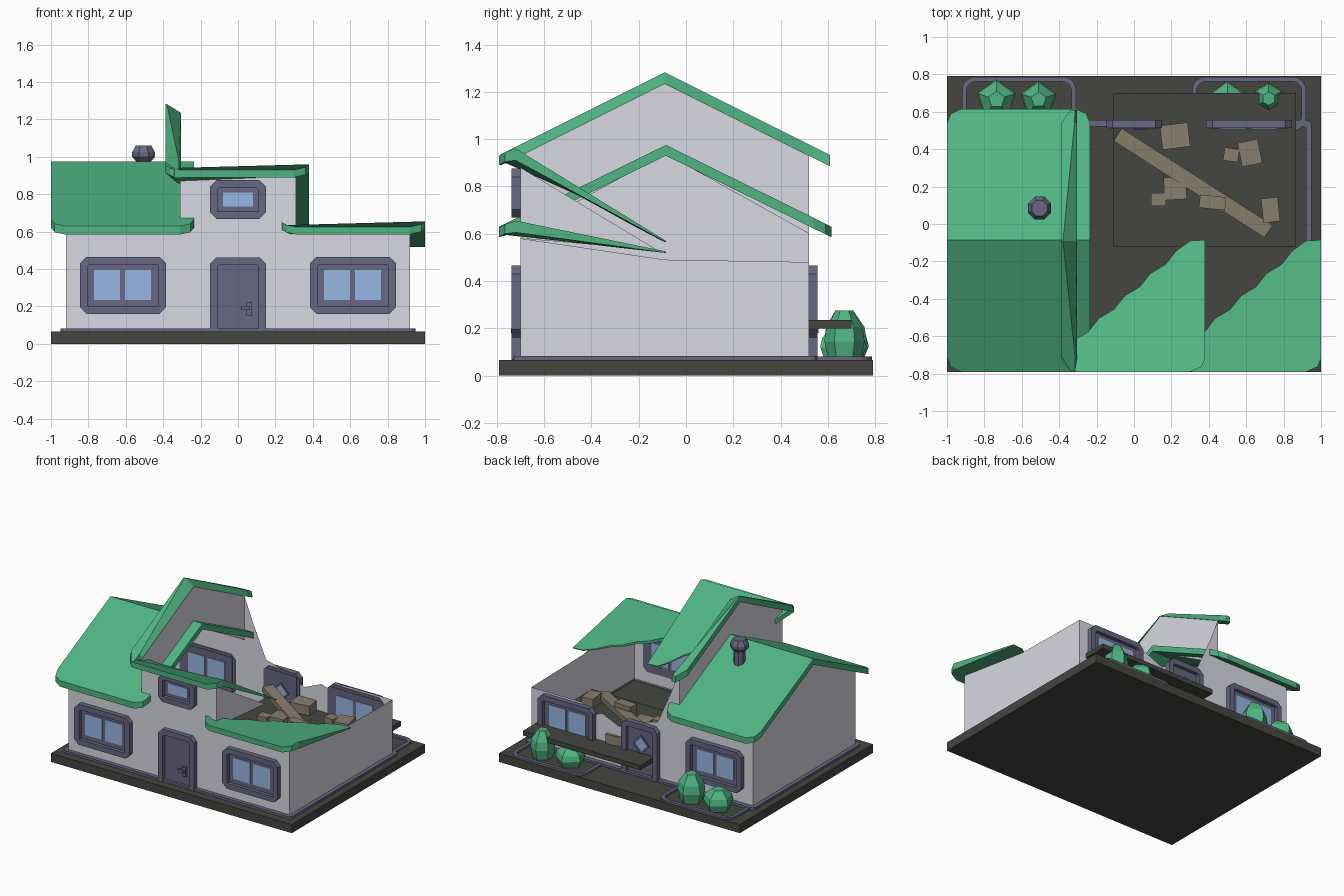
import bpy, bmesh, math
from mathutils import Matrix

if "Cube" in bpy.data.objects:
    bpy.data.objects.remove(bpy.data.objects["Cube"])

def mat(name, c):
    m = bpy.data.materials.new(name)
    m.diffuse_color = (*c, 1)
    m.use_nodes = True
    m.node_tree.nodes["Principled BSDF"].inputs["Base Color"].default_value = m.diffuse_color
    return m

GREEN = mat("roof_green", (0.08, 0.46, 0.22))
WALL = mat("wall_grey", (0.69, 0.69, 0.77))
TRIM = mat("trim_purple", (0.135, 0.135, 0.225))
DARK = mat("ground_dark", (0.058, 0.061, 0.053))
WOOD = mat("debris_tan", (0.25, 0.21, 0.15))
GLASS = mat("glass_blue", (0.31, 0.47, 0.78))

def mesh(name, verts, faces, m, fix=True):
    bm = bmesh.new()
    vs = [bm.verts.new(v) for v in verts]
    for f in faces:
        bm.faces.new([vs[i] for i in f])
    if fix:
        bmesh.ops.recalc_face_normals(bm, faces=bm.faces)
    me = bpy.data.meshes.new(name)
    bm.to_mesh(me)
    bm.free()
    me.materials.append(m)
    ob = bpy.data.objects.new(name, me)
    bpy.context.collection.objects.link(ob)
    return ob

def side_faces(n, off=0):
    return [(off + i, off + (i + 1) % n, off + n + (i + 1) % n, off + n + i) for i in range(n)]

def box(name, x0, x1, y0, y1, z0, z1, m):
    v = [(x, y, z) for z in (z0, z1) for x, y in ((x0, y0), (x1, y0), (x1, y1), (x0, y1))]
    return mesh(name, v, [(0, 1, 2, 3), (4, 5, 6, 7)] + side_faces(4), m)

def sheet(name, pts, thick, m):
    """Sloping slab: top outline of 3D points, each dropped by its thickness."""
    n = len(pts)
    v = list(pts) + [(x, y, z - t) for (x, y, z), t in zip(pts, thick)]
    return mesh(name, v, [range(n), range(n, 2 * n)] + side_faces(n), m)

def ring(name, outer, inner, at, d0, d1, m):
    """Solid frame between two matching 2D loops, placed by at(u, v, depth)."""
    n = len(outer)
    v = [at(*p, d) for loop, d in ((outer, d0), (outer, d1), (inner, d1), (inner, d0)) for p in loop]
    f = []
    for k in range(4):
        a, b = k * n, (k + 1) % 4 * n
        f += [(a + i, a + (i + 1) % n, b + (i + 1) % n, b + i) for i in range(n)]
    return mesh(name, v, f, m)

def cut_rect(x0, x1, z0, z1, c, cb):
    return [(x0 + cb, z0), (x1 - cb, z0), (x1, z0 + cb), (x1, z1 - c),
            (x1 - c, z1), (x0 + c, z1), (x0, z1 - c), (x0, z0 + cb)]

def rounded(x0, x1, y0, y1, r, seg=4):
    pts = []
    for k, (cx, cy) in enumerate(((x1 - r, y1 - r), (x0 + r, y1 - r), (x0 + r, y0 + r), (x1 - r, y0 + r))):
        for i in range(seg + 1):
            a = math.pi / 2 * (k + i / seg)
            pts.append((cx + r * math.cos(a), cy + r * math.sin(a)))
    return pts

def lathe(name, x, y, prof, n, m, rot=0.0):
    v = [(x + r * math.cos(rot + math.tau * i / n), y + r * math.sin(rot + math.tau * i / n), z)
         for r, z in prof for i in range(n)]
    f = [range(n), range(len(v) - n, len(v))]
    for k in range(len(prof) - 1):
        f += side_faces(n, k * n)
    return mesh(name, v, f, m)

flat = lambda u, v, d: (u, v, d)

# ground slab and plinth
box("ground_slab", -1, 1, -.79, .79, 0, .065, DARK)
ring("plinth", rounded(-.95, .95, -.73, .555, .03), rounded(-.92, .92, -.7, .52, .01), flat, .06, .082, TRIM)

# walls: single thin surfaces
def wall(name, pts):
    mesh(name, pts, [range(len(pts))], WALL, False)

F, B, G = -.7, .52, .06
wall("front_wall", [(x, F, z) for x, z in ((-.92, G), (.92, G), (.92, .59), (.31, .59), (.31, .89),
                                           (-.31, .89), (-.31, .63), (-.92, .63))])
wall("left_wall", [(-.92, y, z) for y, z in ((B, G), (F, G), (F, .63), (-.085, .94), (B, .63))])
wall("right_wall", [(.92, y, z) for y, z in ((F, G), (B, G), (B, .48), (-.09, .49), (F, .58))])
wall("back_wall", [(x, B, z) for x, z in ((.92, G), (-.92, G), (-.92, .63), (-.31, .63), (-.31, .93), (-.24, .75),
                                          (-.13, .5), (.02, .46), (.19, .38), (.33, .44), (.42, .41), (.5, .48), (.92, .48))])
wall("upper_gable_wall", [(-.31, y, z) for y, z in ((F, .6), (F, .93), (-.09, 1.235), (B, .93), (B, .6), (-.09, .94))])
wall("upper_broken_wall", [(.31, y, z) for y, z in ((F, .58), (-.12, .53), (F, .88))])

# intact left roof, two slopes with rounded eave corners
def slope(name, x0, x1, ye, yr, ze, zr):
    s = 1 if yr > ye else -1
    zz = lambda y: ze + (zr - ze) * (y - ye) / (yr - ye)
    c = [(x0, .075), (x0 + .02, .025), (x0 + .075, 0), (x1 - .075, 0), (x1 - .02, .025), (x1, .075)]
    pts = [(x, ye + s * d, zz(ye + s * d)) for x, d in c] + [(x1, yr, zr), (x0, yr, zr)]
    sheet(name, pts, [.045] * len(pts), GREEN)

slope("left_roof_front", -1, -.235, -.79, -.085, .63, .975)
slope("left_roof_back", -1, -.235, .615, -.085, .63, .975)

# remaining strip of the upper roof: the break runs from the eaves to the outer ridge end
rows = [(-.785, .935, -.315, -.34), (-.71, .972, -.315, -.388), (-.09, 1.282, -.38, -.388),
        (.54, .967, -.318, -.388), (.61, .932, -.315, -.34)]
v = [p for y, z, xi, xo in rows for p in ((xo, y, z), (xi, y, z), (-.305, y, z - .047), (xo, y, z - .047))]
f = [(0, 1, 2, 3), (16, 17, 18, 19)]
for k in range(4):
    f += side_faces(4, 4 * k)
mesh("upper_roof_strip", v, f, GREEN)

# collapsed triangular roof pieces, thinning out towards the break
def broken_roof(name, x0, x1, ze, zend):
    pts = [(x0, -.72, ze + .025), (x0 + .025, -.765, ze + .01), (x0 + .075, -.79, ze), (x1 - .08, -.79, ze),
           (x1 - .02, -.765, ze + .015), (x1, -.72, ze + .03), (x1, -.085, zend), (x1 - .08, -.09, zend)]
    thick = [.04] * 5 + [.05, .006, .006]
    n = 10
    for i in range(1, n):  # small splinters on the diagonal break
        t, k = i / n, .006 * (-1) ** i
        pts.append((x1 - .08 + (x0 + .08 - x1) * t + k, -.09 - .6 * t - k, zend + (ze - zend) * t))
        thick.append(.006 + .03 * t)
    sheet(name, pts, thick, GREEN)

broken_roof("upper_roof_broken", -.388, .38, .93, .57)
broken_roof("right_roof_broken", .235, 1, .625, .525)

# windows and doors: chamfered frame, panel and panes through the wall
def opening(name, cx, z0, z1, w, y, s, panes, c=.035, cb=.035, rim=.04):
    at = lambda u, v, d: (u, y + s * d, v)
    x0, x1 = cx - w / 2, cx + w / 2
    low = rim if cb else 0.001
    outer = cut_rect(x0, x1, z0, z1, c, max(cb, .001))
    inner = cut_rect(x0 + rim, x1 - rim, z0 + low, z1 - rim, .01, .002)
    ring(name + "_frame", outer, inner, at, -.006, .037, TRIM)
    box(name + "_panel", x0 + rim / 2, x1 - rim / 2, y - .01, y + .01, z0 + low / 2, z1 - rim / 2, TRIM)
    for i, (a, b, za, zb) in enumerate(panes):
        box(f"{name}_pane_{i}", cx + a, cx + b, y - .015, y + .015, za, zb, GLASS)

pair = [(-.155, -.015, .235, .395), (.01, .15, .235, .395)]
for cx, tag in ((-.615, "left"), (.615, "right")):
    opening("front_window_" + tag, cx, .16, .465, .46, F, -1, pair)
    opening("back_window_" + tag, cx, .16, .465, .46, B, 1, pair)
opening("upper_window", 0, .668, .875, .3, F, -1, [(-.08, .08, .735, .81)])
opening("front_door", 0, .066, .462, .3, F, -1, [], cb=0)
opening("back_door", 0, .066, .462, .3, B, 1, [], cb=0)

# diamond light in the back door and its border
dia = lambda r: [(r, .3), (0, .3 + r), (-r, .3), (0, .3 - r)]
ring("back_door_light_rim", dia(.07), dia(.052), lambda u, v, d: (u, d, v), B - .018, B + .018, TRIM)
mesh("back_door_light", [(u, B + d, z) for d in (-.015, .015) for u, z in dia(.052)],
     [(0, 1, 2, 3), (4, 5, 6, 7)] + side_faces(4), GLASS)

# door handles
for y, s, n in ((F, -1, "front"), (B, 1, "back")):
    ys = sorted((y, y + s * .03))
    yl = sorted((y + s * .025, y + s * .04))
    box(n + "_handle_plate", .045, .075, *ys, .15, .22, TRIM)
    box(n + "_handle_lever", .015, .065, *yl, .18, .2, TRIM)

# chimney
lathe("chimney", -.505, .085, [(.042, .86), (.042, .975), (.066, 1.0), (.066, 1.025), (.045, 1.06)], 8, TRIM, math.pi / 8)

# planter curbs
for x0, x1, n in ((-.92, -.31, "left"), (.31, .92, "right")):
    ring(f"planter_curb_{n}", rounded(x0, x1, .5, .787, .07), rounded(x0 + .025, x1 - .025, .525, .762, .05),
         flat, .05, .08, TRIM)

# bushes
for i, (x, y, r, h) in enumerate(((-.735, .665, .108, .14), (-.51, .665, .1, .2),
                                  (.5, .655, .108, .13), (.72, .67, .085, .2))):
    lathe(f"bush_{i}", x, y, [(r * .8, .07), (r, .075 + h * .35), (r * .9, .075 + h * .65), (r * .42, .075 + h)],
          5 if i < 3 else 6, GREEN, math.pi / 2)

# collapsed floor slab
box("fallen_floor", -.11, .865, -.12, .7, .2, .235, DARK)

# debris blocks and beam
def debris(name, x, y, z, sx, sy, sz, a, tilt=0.0):
    ob = box(name, -sx / 2, sx / 2, -sy / 2, sy / 2, -sz / 2, sz / 2, WOOD)
    ob.data.transform(Matrix.Translation((x, y, z)) @ Matrix.Rotation(a, 4, 'Z') @ Matrix.Rotation(tilt, 4, 'Y'))

debris("fallen_beam", .315, .22, .29, .96, .08, .04, -.57, .05)
for i, (x, y, sx, sy, a) in enumerate(((.22, .47, .15, .13, .12), (.52, .37, .08, .07, -.15), (.62, .38, .11, .13, .2),
                                       (.22, .19, .12, .12, .05), (.13, .13, .08, .07, 0), (.42, .115, .14, .07, -.1),
                                       (.73, .075, .09, .13, .1))):
    debris(f"debris_block_{i}", x, y, .3 if i == 5 else .265, sx, sy, .08, a)
